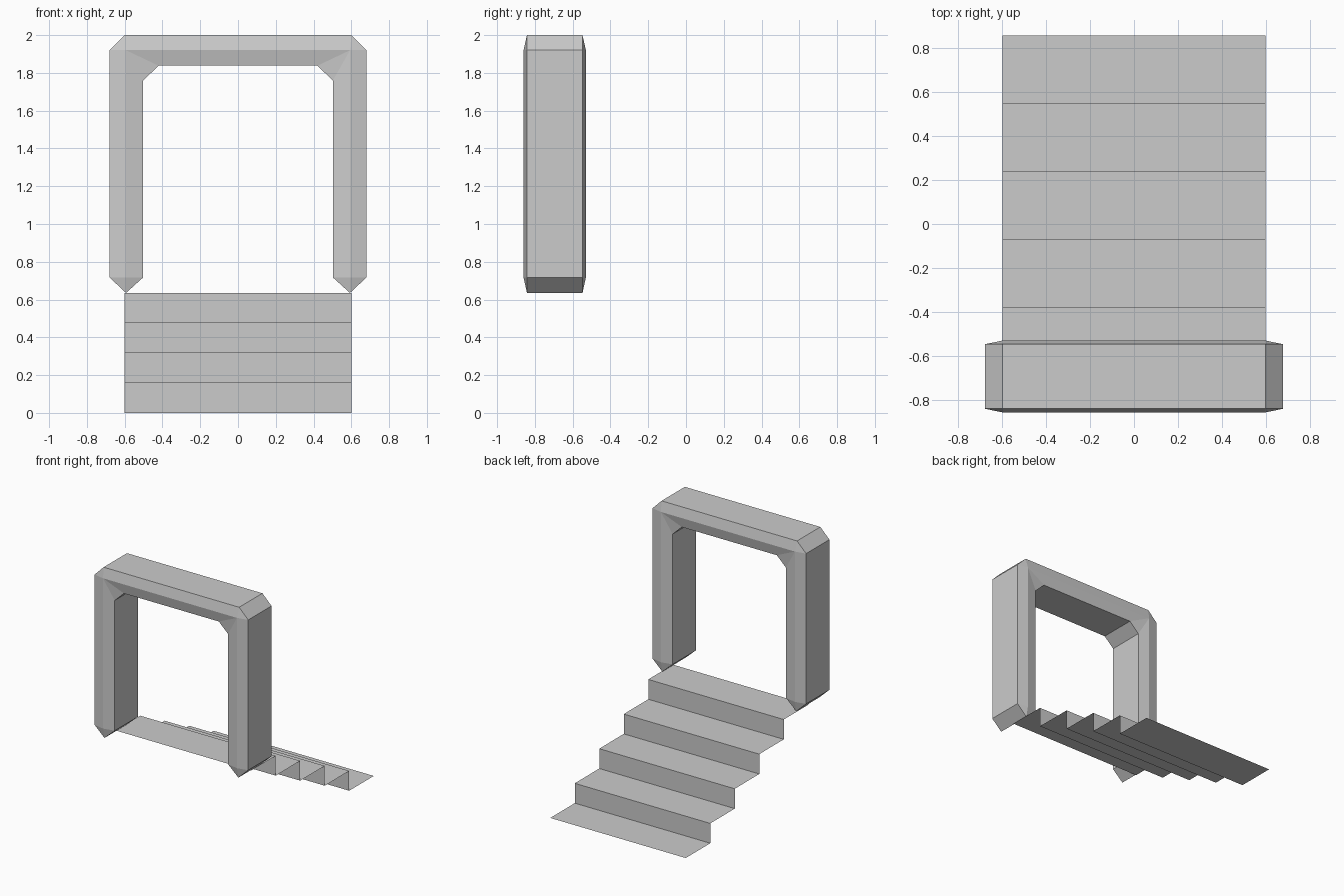
import bpy
import bmesh

if "Cube" in bpy.data.objects:
    bpy.data.objects.remove(bpy.data.objects["Cube"])

MID_Y = -0.695          # centre line of the arch
FLAT, RIDGE = 0.147, 0.165   # half depths at the edges and at the centre ridge


def finish(bm, name):
    mesh = bpy.data.meshes.new(name)
    bm.to_mesh(mesh)
    bm.free()
    obj = bpy.data.objects.new(name, mesh)
    bpy.context.collection.objects.link(obj)
    return obj


# Steps: a thin folded strip descending towards the back
run, rise, half_w = 0.31, 0.635 / 4, 0.6
profile = []
for i in range(5):
    profile += [(0.86 - i * run, i * rise), (0.86 - (i + 1) * run, i * rise)]
bm = bmesh.new()
rows = [[bm.verts.new((x, y, z)) for x in (-half_w, half_w)] for y, z in profile]
for a, b in zip(rows, rows[1:]):
    bm.faces.new((b[0], b[1], a[1], a[0]))
finish(bm, "steps")

# Arch: six-sided section swept up, across and down, with chamfered corners
# each station: outer, ridge and inner (x, z), then ridge half depth
tip, corner = (0.593, 0.635), (0.593, 1.92)
half = [
    (tip, tip, tip, FLAT),
    ((0.68, 0.717), (0.593, 0.717), (0.502, 0.717), RIDGE),
    ((0.68, 1.92), corner, (0.502, 1.76), RIDGE),
    ((0.6, 2.0), corner, (0.42, 1.838), RIDGE),
]
mirrored = [tuple((-p[0], p[1]) for p in s[:3]) + (s[3],) for s in reversed(half)]
bm = bmesh.new()
loops = []
for outer, ridge, inner, depth in half + mirrored:
    ring = [(outer, -FLAT), (ridge, -depth), (inner, -FLAT),
            (inner, FLAT), (ridge, depth), (outer, FLAT)]
    loops.append([bm.verts.new((p[0], MID_Y + d, p[1])) for p, d in ring])
for a, b in zip(loops, loops[1:]):
    for i in range(6):
        j = (i + 1) % 6
        bm.faces.new((a[i], a[j], b[j], b[i]))
# collapse the wedge tips and the shared ridge corners
bmesh.ops.remove_doubles(bm, verts=bm.verts[:], dist=0.0005)
bmesh.ops.recalc_face_normals(bm, faces=bm.faces[:])
finish(bm, "arch_frame")
